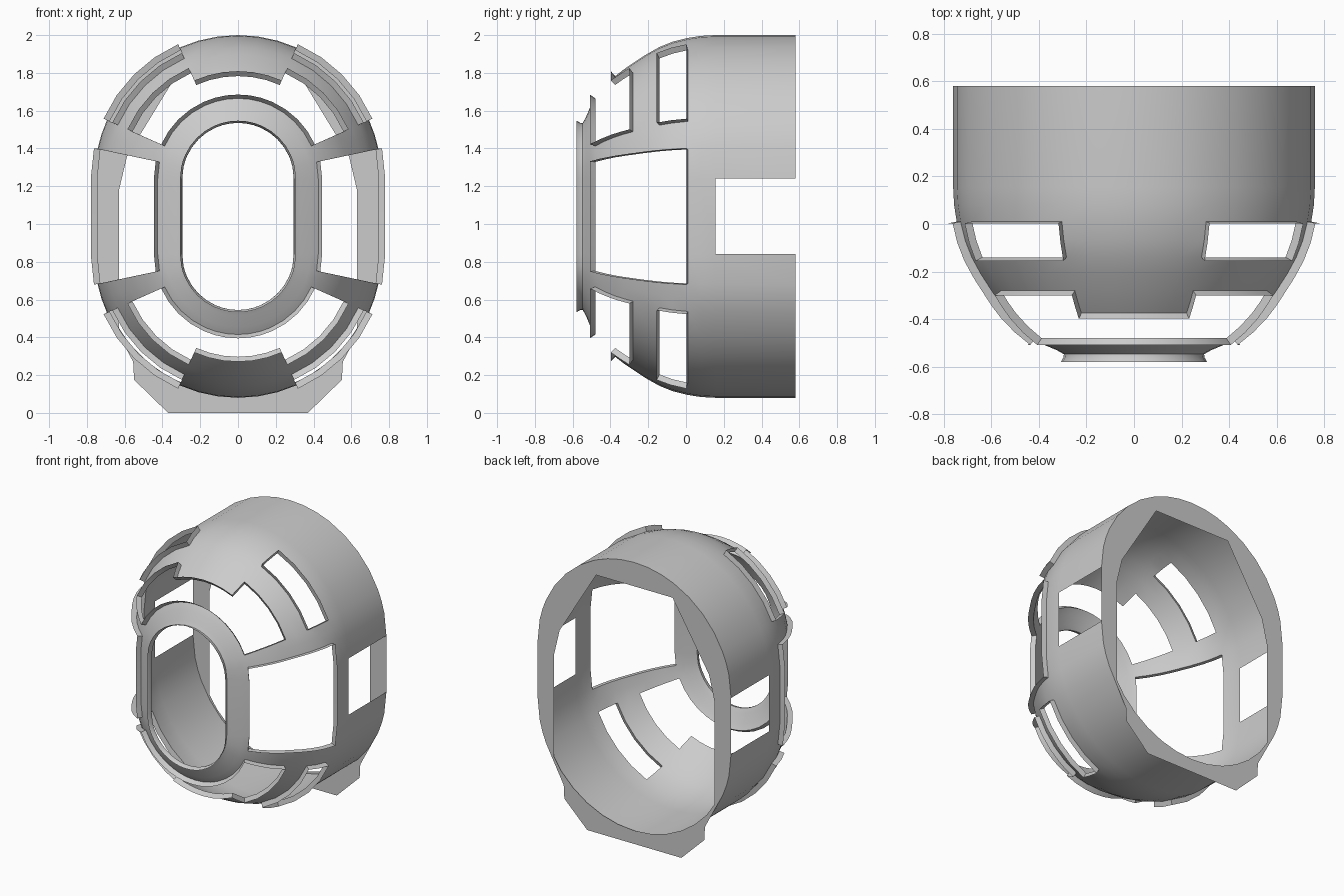
import bpy, bmesh, math

cube = bpy.data.objects.get("Cube")
if cube:
    bpy.data.objects.remove(cube)

TOP, LOW, BACK = 1.24, 0.84, 0.58   # arc centres of the rounded outline, rear plane
LIP = 0.035                         # height of the window rims

grey = bpy.data.materials.new("light grey")
grey.use_nodes = True
colour = (0.6, 0.6, 0.6, 1)
grey.diffuse_color = colour
grey.node_tree.nodes["Principled BSDF"].inputs["Base Color"].default_value = colour

# Angles round the outline, placed so the window edges fall on them
quarter = [0, 12, 18, 24, 34.5, 45, 55.5, 66, 74, 82]
half = quarter + [90] + [180 - a for a in reversed(quarter)]
around = [(a, TOP) for a in half] + [(a + 180, LOW) for a in half]


def point(a, centre, w, y):
    a = math.radians(a)
    return (w * math.cos(a), y, centre + w * math.sin(a))


def make_object(name, bm):
    mesh = bpy.data.meshes.new(name)
    bm.to_mesh(mesh)
    bm.free()
    mesh.materials.append(grey)
    ob = bpy.data.objects.new(name, mesh)
    bpy.context.collection.objects.link(ob)
    return ob


def is_opening(e, y):
    """Side notches, side windows, corner slots and the front openings."""
    if e == 0 and y > 0.155:
        return True
    if e < 12:
        return -0.48 < y < 0.01
    if 24 < e < 66:
        return -0.14 < y < 0.01 or -0.48 < y < -0.28
    return e > 66 and -0.48 < y < -0.375


# Domed shell: half width and depth from the rear to the flared front ring
profile = [(0.76, BACK), (0.76, 0.155), (0.756, 0.08), (0.745, 0.01),
           (0.725, -0.07), (0.697, -0.14), (0.658, -0.21), (0.612, -0.28),
           (0.578, -0.33), (0.543, -0.375), (0.488, -0.43), (0.425, -0.48),
           (0.385, -0.505), (0.325, -0.53), (0.295, -0.547), (0.296, -0.56),
           (0.307, -0.58)]
bm = bmesh.new()
rows = [[bm.verts.new(point(a, c, w, y)) for a, c in around] for w, y in profile]
openings = []
n = len(around)
for j in range(len(rows) - 1):
    y = (profile[j][1] + profile[j + 1][1]) / 2
    for i in range(n):
        k = (i + 1) % n
        f = bm.faces.new((rows[j][i], rows[j][k], rows[j + 1][k], rows[j + 1][i]))
        straight = around[i][1] != around[k][1]
        mid = 0 if straight else math.radians((around[i][0] + around[k][0]) / 2)
        e = math.degrees(math.asin(abs(math.sin(mid))))
        if is_opening(e, y):
            openings.append(f)
bm.normal_update()
normals = {v: v.normal.copy() for v in bm.verts}
bmesh.ops.delete(bm, geom=openings, context='FACES')

# Thin rims standing outward round the windows
edges = [e for e in bm.edges if e.is_boundary
         and all(-0.49 < v.co.y < 0.02 for v in e.verts)]
tips = {}
for v in {v for e in edges for v in e.verts}:
    tips[v] = bm.verts.new(v.co + normals[v] * LIP)
for e in edges:
    a, b = e.verts
    bm.faces.new((b, a, tips[a], tips[b]))
shell = make_object("domed_shell", bm)

# Flat rear plate with feet and an angular opening
outer = [(x, z) for x, _, z in (point(a, c, 0.76, 0) for a, c in around)
         if z > 0.42]
right = [p for p in outer if p[0] > 0 and p[1] < TOP - 0.01]
upper = [p for p in outer if p[1] >= TOP - 0.01]
left = [p for p in outer if p[0] < 0 and p[1] < TOP - 0.01]
foot = [(0.63, 0.41), (0.555, 0.27), (0.55, 0.175), (0.37, 0)]
outer = upper + left + [(-x, z) for x, z in foot] + foot[::-1] + right
side = [(0.3, 1.83), (0.587, 1.36), (0.63, 1.18), (0.63, 0.45)]
arc = [point(a, LOW, 0.745, 0) for a in range(220, 321, 10)]
inner = [(-x, z) for x, z in side] + [(x, z) for x, _, z in arc] + side[::-1]

bm = bmesh.new()
for loop in (outer, inner):
    vs = [bm.verts.new((x, BACK, z)) for x, z in loop]
    for a, b in zip(vs, vs[1:] + vs[:1]):
        bm.edges.new((a, b))
bmesh.ops.triangle_fill(bm, use_beauty=True, edges=bm.edges[:], normal=(0, 1, 0))
bmesh.ops.dissolve_limit(bm, angle_limit=0.01, verts=bm.verts[:], edges=bm.edges[:])
plate = make_object("rear_plate", bm)

# Smooth the dome while keeping rims and corners crisp
bpy.ops.object.select_all(action='DESELECT')
shell.select_set(True)
bpy.context.view_layer.objects.active = shell
bpy.ops.object.shade_smooth_by_angle(angle=math.radians(35))
